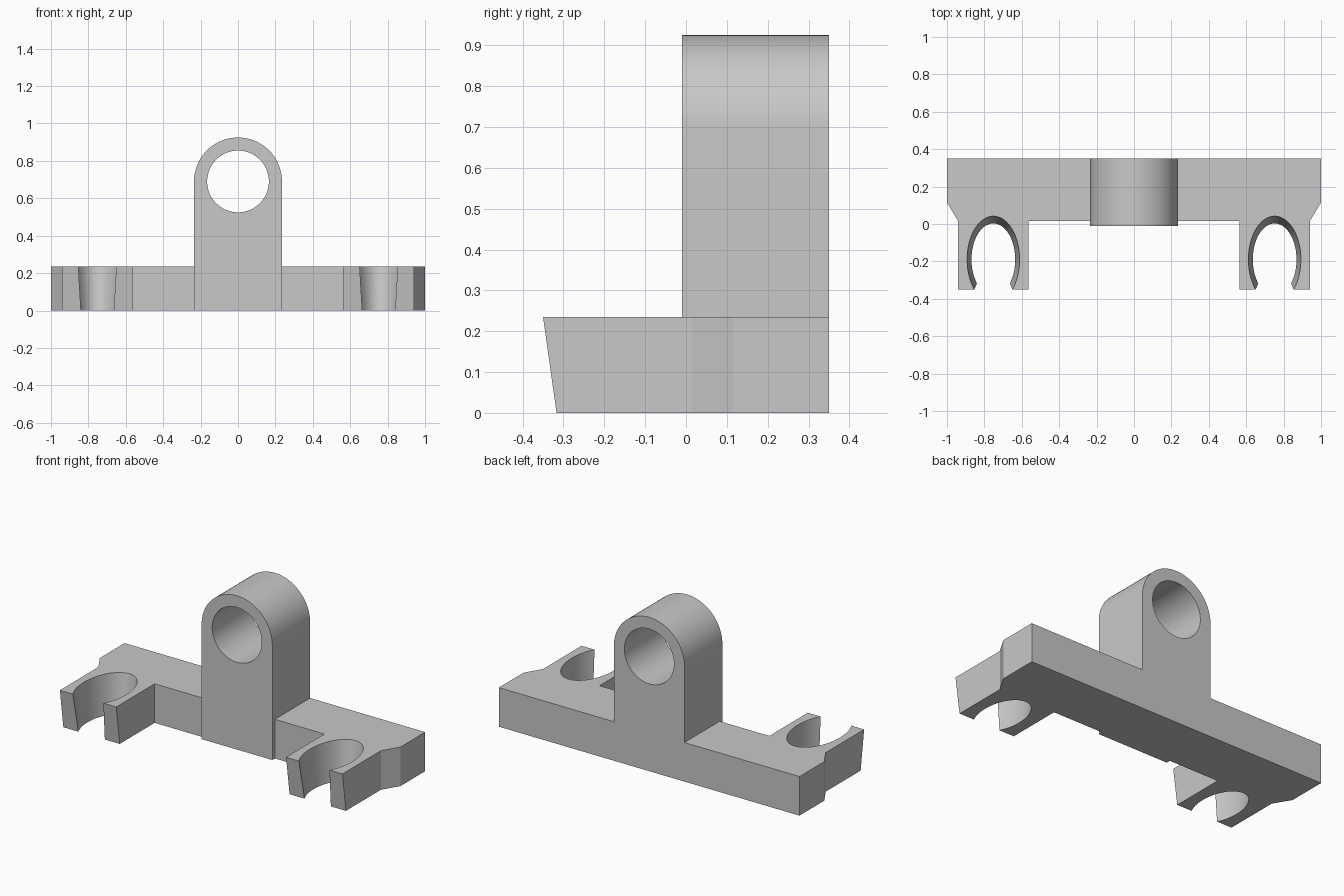
import bpy, bmesh
from math import pi, sin, cos
from mathutils import Matrix, Vector

cube = bpy.data.objects.get("Cube")
if cube:
    bpy.data.objects.remove(cube, do_unlink=True)

BASE_H, BACK, FRONT, LUG_FRONT = 0.235, 0.35, -0.35, -0.01
LUG_R, HOLE_R, HOLE_Z = 0.235, 0.165, 0.69
CLIP_X, CLIP_Y = 0.752, -0.19

grey = bpy.data.materials.new("plain grey")
grey.use_nodes = True
colour = (0.58, 0.58, 0.58, 1)
grey.diffuse_color = colour
grey.node_tree.nodes["Principled BSDF"].inputs["Base Color"].default_value = colour


def add_object(name, bm):
    bmesh.ops.recalc_face_normals(bm, faces=bm.faces)
    mesh = bpy.data.meshes.new(name)
    bm.to_mesh(mesh)
    bm.free()
    mesh.materials.append(grey)
    obj = bpy.data.objects.new(name, mesh)
    bpy.context.collection.objects.link(obj)
    return obj


def prism(points, offset):
    """Extrude a closed outline along an offset."""
    bm = bmesh.new()
    face = bm.faces.new([bm.verts.new(p) for p in points])
    moved = bmesh.ops.extrude_face_region(bm, geom=[face])["geom"]
    verts = [v for v in moved if isinstance(v, bmesh.types.BMVert)]
    bmesh.ops.translate(bm, verts=verts, vec=Vector(offset))
    return bm


def cone(r_low, r_high, depth, matrix):
    bm = bmesh.new()
    bmesh.ops.create_cone(bm, cap_ends=True, segments=96, radius1=r_low,
                          radius2=r_high, depth=depth, matrix=matrix)
    for f in bm.faces:
        f.smooth = True
    return bm


def cut(obj, cutter):
    cutter.hide_render = True
    bpy.context.view_layer.objects.active = obj
    mod = obj.modifiers.new("cut", "BOOLEAN")
    mod.operation, mod.solver, mod.object = "DIFFERENCE", "EXACT", cutter
    bpy.ops.object.modifier_apply(modifier=mod.name)
    bpy.data.objects.remove(cutter, do_unlink=True)


# Base bar with chamfered ends, two clip arms and the foot of the lug
half = [(LUG_R, LUG_FRONT), (LUG_R, 0.015), (0.565, 0.015), (0.565, FRONT),
        (0.94, FRONT), (0.94, 0.015), (1, 0.115), (1, BACK)]
outline = half + [(-x, y) for x, y in reversed(half)]
bm = prism([(x, y, 0) for x, y in outline], (0, 0, BASE_H))
for v in bm.verts:
    if v.co.y < -0.3 and v.co.z < 0.1:
        v.co.y = -0.317  # clip fronts lean back towards the floor
base = add_object("base_with_clip_arms", bm)

# Tapered oval sockets, open at the front
for side in (-1, 1):
    place = Matrix.Translation((side * CLIP_X, CLIP_Y, BASE_H / 2))
    oval = place @ Matrix.Diagonal((0.605, 1, 1, 1))
    cut(base, add_object("socket_cutter", cone(0.154, 0.271, 3 * BASE_H, oval)))

# Upright lug with a round top and a bore from front to back
steps = 64
arc = [(LUG_R * cos(pi * i / steps), HOLE_Z + LUG_R * sin(pi * i / steps))
       for i in range(steps + 1)]
profile = [(-LUG_R, BASE_H), (LUG_R, BASE_H)] + arc
lug = add_object("upright_lug", prism([(x, LUG_FRONT, z) for x, z in profile],
                                      (0, BACK - LUG_FRONT, 0)))
bore = Matrix.Translation((0, 0.17, HOLE_Z)) @ Matrix.Rotation(pi / 2, 4, "X")
cut(lug, add_object("bore_cutter", cone(HOLE_R, HOLE_R, 1, bore)))

# Smooth the curved walls and keep the corners sharp
bpy.ops.object.select_all(action="DESELECT")
for obj in (base, lug):
    obj.select_set(True)
bpy.context.view_layer.objects.active = base
bpy.ops.object.shade_smooth_by_angle(angle=pi / 9)
